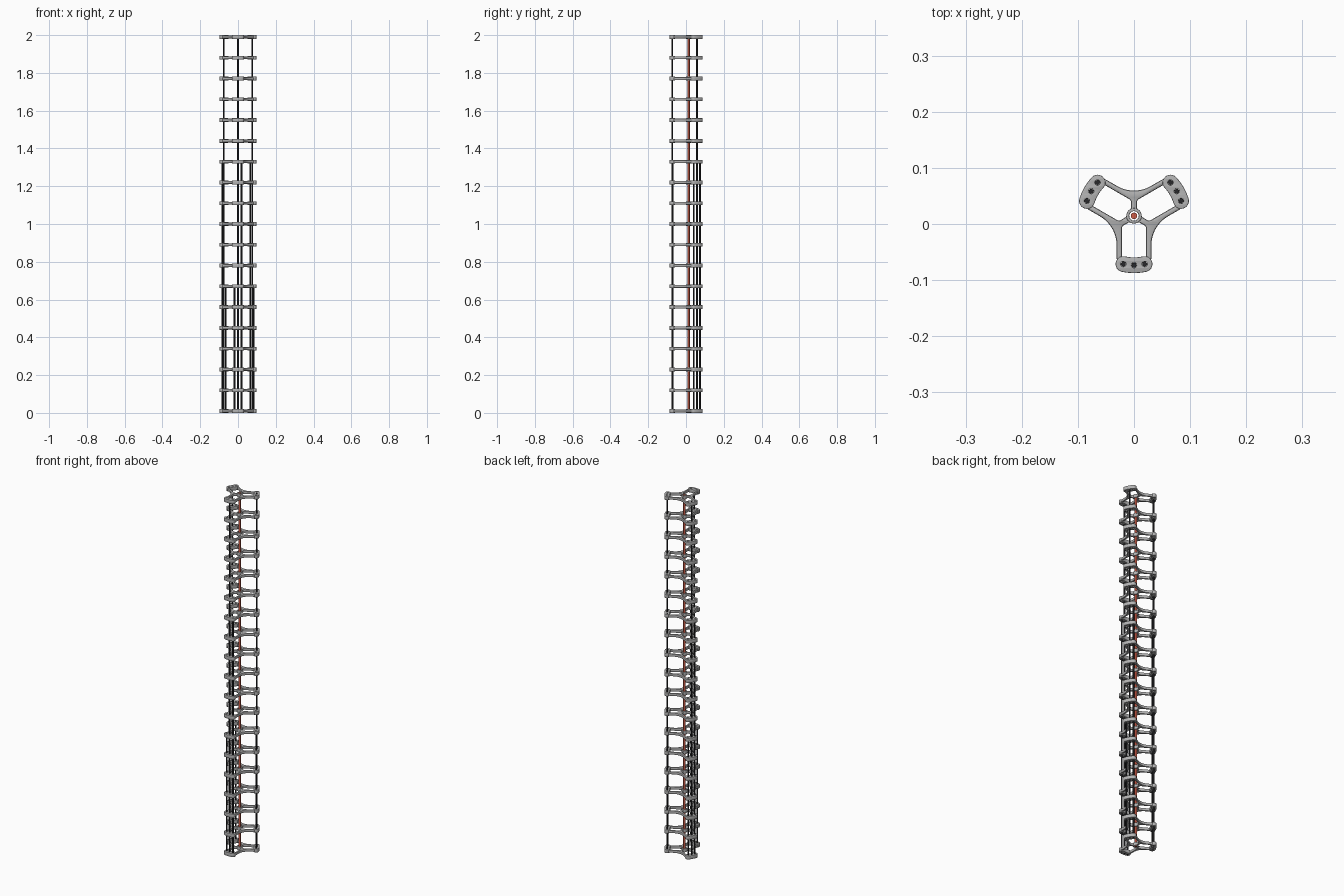
import bpy, bmesh, math
from mathutils import Vector

if "Cube" in bpy.data.objects:
    bpy.data.objects.remove(bpy.data.objects["Cube"])

CY = 0.0145                       # triangle centre in y
R_ROD, SPREAD = 0.088, math.radians(12.4)
ARMS = [math.radians(a) for a in (-90, 30, 150)]
PLATES, STEP, H = 19, 0.11, 0.02


def material(name, rgb):
    m = bpy.data.materials.new(name)
    m.diffuse_color = (*rgb, 1)
    m.use_nodes = True
    m.node_tree.nodes["Principled BSDF"].inputs["Base Color"].default_value = m.diffuse_color
    return m


GREY = material("grey metal", (0.45, 0.45, 0.45))
BLACK = material("black steel", (0.022, 0.022, 0.024))
RED = material("red cable", (0.62, 0.11, 0.065))


def arc(cx, cy, r, a0, a1, n):
    return [(cx + r * math.cos(a0 + (a1 - a0) * i / n),
             cy + r * math.sin(a0 + (a1 - a0) * i / n)) for i in range(n + 1)]


def circle(cx, cy, r, n=16):
    return arc(cx, cy, r, 0, 2 * math.pi, n)[:-1]


def turn(pts, a):
    c, s = math.cos(a), math.sin(a)
    return [(x * c - y * s, x * s + y * c) for x, y in pts]


def rounded(corners, n=5):
    """Polygon of (x, y, radius) with each corner filleted."""
    out = []
    for i, (x, y, r) in enumerate(corners):
        p = Vector((x, y))
        a = (Vector(corners[i - 1][:2]) - p).normalized()
        b = (Vector(corners[(i + 1) % len(corners)][:2]) - p).normalized()
        half = a.angle(b) / 2
        c = p + (a + b).normalized() * (r / math.sin(half))
        d = r / math.tan(half)
        t0, t1 = p + a * d - c, p + b * d - c
        a0 = math.atan2(t0.y, t0.x)
        sweep = math.atan2(t0.x * t1.y - t0.y * t1.x, t0.dot(t1))
        out += arc(c.x, c.y, r, a0, a0 + sweep, n)
    return out


def slab(loops, z, height, bevel, bm_out):
    """Filled outline with holes, extruded, edges rounded, added to bm_out."""
    cu = bpy.data.curves.new("outline", 'CURVE')
    cu.dimensions, cu.fill_mode, cu.extrude = '2D', 'BOTH', height / 2
    for pts in loops:
        sp = cu.splines.new('POLY')
        sp.points.add(len(pts) - 1)
        for p, (x, y) in zip(sp.points, pts):
            p.co = (x, y, 0, 1)
        sp.use_cyclic_u = True
    ob = bpy.data.objects.new("outline", cu)
    bpy.context.collection.objects.link(ob)
    me = bpy.data.meshes.new_from_object(ob.evaluated_get(bpy.context.evaluated_depsgraph_get()))
    bpy.data.objects.remove(ob)
    bm = bmesh.new()
    bm.from_mesh(me)
    bmesh.ops.remove_doubles(bm, verts=bm.verts, dist=1e-5)
    bmesh.ops.recalc_face_normals(bm, faces=bm.faces)
    rim = [e for e in bm.edges if e.is_manifold and e.calc_face_angle() > 1.2
           and abs(e.verts[0].co.z - e.verts[1].co.z) < 1e-5]
    bmesh.ops.bevel(bm, geom=rim, offset=bevel, segments=2, profile=0.5, affect='EDGES')
    bmesh.ops.translate(bm, verts=bm.verts, vec=(0, CY, z))
    bm.to_mesh(me)
    bm.free()
    bm_out.from_mesh(me)
    bpy.data.meshes.remove(me)


def add(name, me, mat=None):
    ob = bpy.data.objects.new(name, me)
    bpy.context.collection.objects.link(ob)
    if mat:
        me.materials.append(mat)
        bpy.ops.object.select_all(action='DESELECT')
        ob.select_set(True)
        bpy.context.view_layer.objects.active = ob
        bpy.ops.object.shade_smooth_by_angle(angle=math.radians(35))
    return ob


# three-armed spacer frame: outer outline, windows and hub opening
W, FIL, Q = 0.031, 0.06, math.pi / 2
outer, windows = [], []
for a in ARMS:
    end = arc(0.076, -W + 0.004, 0.004, -Q, 0, 4) + arc(0.076, W - 0.004, 0.004, 0, Q, 4)
    valley = arc((W + FIL) / math.tan(math.pi / 3), W + FIL, FIL, -Q, -Q - math.pi / 3, 14)
    outer += turn(end + valley, a)
    windows.append(turn(rounded([
        (0.0765, -0.0215, 0.004), (0.0765, 0.0215, 0.004), (0.0185, 0.0215, 0.007),
        (0.0118, 0.0095, 0.002), (0.0118, -0.0095, 0.002), (0.0185, -0.0215, 0.007)]), a))

bm = bmesh.new()
slab([outer, *windows, circle(0, 0, 0.009, 20)], H / 2, 0.015, 0.0032, bm)

# end pads: bent slots with three rod holes each
for a in ARMS:
    pr = 0.014
    hx, hy = R_ROD * math.cos(SPREAD), R_ROD * math.sin(SPREAD)
    pad = (arc(0, 0, R_ROD + pr, -SPREAD, SPREAD, 6)
           + arc(hx, hy, pr, SPREAD, SPREAD + math.pi, 12)[1:]
           + arc(0, 0, R_ROD - pr, SPREAD, -SPREAD, 6)[1:]
           + arc(hx, -hy, pr, math.pi - SPREAD, 2 * math.pi - SPREAD, 12)[1:-1])
    holes = [circle(R_ROD * math.cos(t), R_ROD * math.sin(t), 0.0046, 12)
             for t in (-SPREAD, 0, SPREAD)]
    slab([turn(l, a) for l in [pad, *holes]], H / 2, H, 0.0015, bm)

# hub ring
slab([circle(0, 0, 0.0138, 24), circle(0, 0, 0.0085, 24)], H / 2, H, 0.0012, bm)
plate = bpy.data.meshes.new("spacer_plate")
bm.to_mesh(plate)
bm.free()
for i in range(PLATES):
    add(f"spacer_plate_{i + 1}", plate, GREY if i == 0 else None).location.z = i * STEP


def rod(name, x, y, r, top, mat):
    b = bmesh.new()
    bmesh.ops.create_cone(b, cap_ends=True, segments=16, radius1=r, radius2=r, depth=top)
    bmesh.ops.translate(b, verts=b.verts, vec=(x, y + CY, top / 2))
    me = bpy.data.meshes.new(name)
    b.to_mesh(me)
    b.free()
    add(name, me, mat)


# rods: the middle one is full length, the side ones stop at two thirds and one third
for k, a in enumerate(ARMS):
    for label, off, top in (("long", 0, 2.0), ("medium", SPREAD, 1.34), ("short", -SPREAD, 0.68)):
        rod(f"{label}_rod_{k + 1}", R_ROD * math.cos(a + off), R_ROD * math.sin(a + off),
            0.0044, top, BLACK)

# central cable
rod("central_cable", 0, 0, 0.0058, 2.0, RED)
